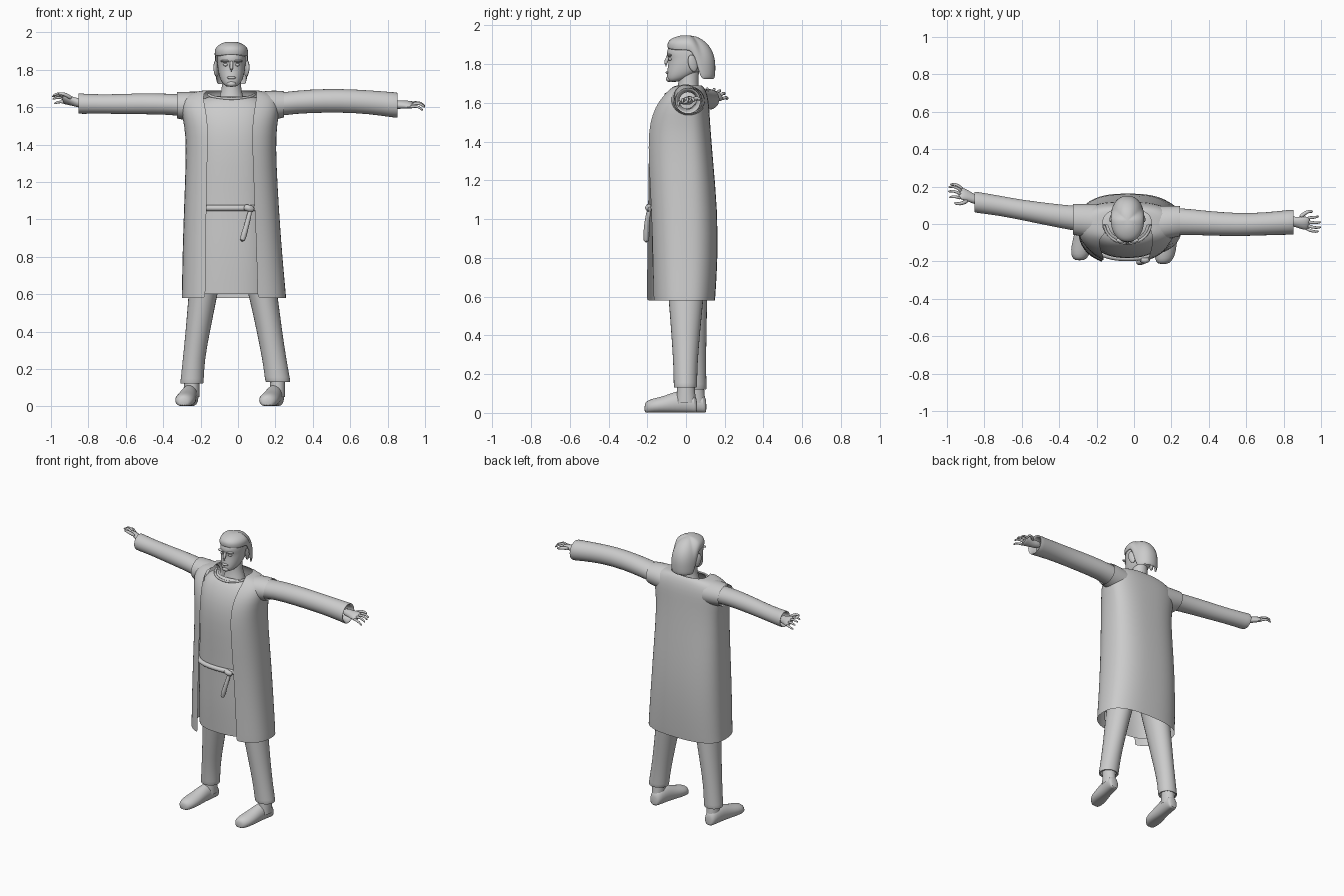
import bpy, bmesh
from math import pi, cos, sin, acos
from mathutils import Vector, Matrix

CX = -0.035  # body centre line


def loft(name, rings, closed=True, caps=(False, False), sub=1):
    bm = bmesh.new()
    rows = [[bm.verts.new(p) for p in r] for r in rings]
    n = len(rows[0])
    for a, b in zip(rows, rows[1:]):
        for i in range(n if closed else n - 1):
            j = (i + 1) % n
            bm.faces.new((a[i], a[j], b[j], b[i]))
    if caps[0]:
        bm.faces.new(rows[0][::-1])
    if caps[1]:
        bm.faces.new(rows[-1])
    bmesh.ops.recalc_face_normals(bm, faces=bm.faces)
    me = bpy.data.meshes.new(name)
    bm.to_mesh(me)
    bm.free()
    ob = bpy.data.objects.new(name, me)
    bpy.context.collection.objects.link(ob)
    if sub:
        ob.modifiers.new("smooth", "SUBSURF").levels = sub
        ob.modifiers["smooth"].render_levels = sub
    return ob


def power(v, e):
    return (1 if v >= 0 else -1) * abs(v) ** e


def ring(axis, c, ru, rv, n=14):
    """Ellipse across the given axis."""
    u, v = {"x": ((0, 1, 0), (0, 0, 1)), "y": ((1, 0, 0), (0, 0, 1)), "z": ((1, 0, 0), (0, 1, 0))}[axis]
    return [Vector(c) + Vector(u) * ru * cos(2 * pi * i / n) + Vector(v) * rv * sin(2 * pi * i / n) for i in range(n)]


def tube(name, axis, secs, caps=(False, False), n=14):
    return loft(name, [ring(axis, s[:3], s[3], s[4], n) for s in secs], True, caps)


def arc(cx, a, yfl, yfr, yb, z, t0, t1, count, n=2.6, yc=0.0):
    """Rounded horizontal section with separate front and back depths."""
    out = []
    for i in range(count):
        t = t0 + (t1 - t0) * i / (count - 1)
        x, s = cx + a * power(cos(t), 2 / n), power(sin(t), 2 / n)
        d = (yb - yc) if s > 0 else (yc - (yfr if x > cx else yfl))
        out.append((x, yc + s * d, z))
    return out


def limb(name, pts, r0, r1, m=Matrix()):
    """Thin tapering tube along a bent path."""
    pts = [m @ Vector(p) for p in pts]
    rings = []
    for i, p in enumerate(pts):
        d = pts[min(i + 1, len(pts) - 1)] - pts[max(i - 1, 0)]
        q = d.to_track_quat("Z", "Y")
        r = r0 + (r1 - r0) * i / (len(pts) - 1)
        rings.append([p + q @ Vector((r * cos(k * pi / 4), r * sin(k * pi / 4), 0)) for k in range(8)])
    return loft(name, rings, True, (True, True))


def ball(name, c, s, rot=(0, 0, 0)):
    bpy.ops.mesh.primitive_uv_sphere_add(segments=16, ring_count=10, radius=1, location=c, rotation=rot)
    ob = bpy.context.object
    ob.name, ob.scale = name, s
    return ob


# open long coat: z, centre, half width, front left, front right, back, edge left, edge right
coat = []
for z, cx, a, fl, fr, yb, xl, xr in [
        (0.58, -0.022, 0.280, -0.22, -0.175, 0.150, -0.175, 0.105),
        (0.60, -0.022, 0.279, -0.22, -0.176, 0.152, -0.175, 0.105),
        (0.80, -0.03, 0.268, -0.217, -0.182, 0.165, -0.172, 0.10),
        (1.05, -0.035, 0.255, -0.212, -0.19, 0.163, -0.170, 0.09),
        (1.30, -0.037, 0.243, -0.208, -0.205, 0.140, -0.165, 0.08),
        (1.45, -0.038, 0.242, -0.205, -0.205, 0.128, -0.16, 0.075),
        (1.54, -0.040, 0.256, -0.185, -0.185, 0.122, -0.165, 0.08),
        (1.61, -0.042, 0.268, -0.150, -0.150, 0.118, -0.178, 0.092),
        (1.66, -0.042, 0.245, -0.105, -0.105, 0.105, -0.188, 0.10),
        (1.685, -0.04, 0.185, -0.085, -0.085, 0.09, -0.175, 0.10),
        (1.69, -0.037, 0.13, -0.07, -0.07, 0.08, -0.15, 0.09)]:
    cr = min(0.95, (xr - cx) / a) ** 1.3
    cl = min(0.95, (cx - xl) / a) ** 1.3
    coat.append(arc(cx, a, fl, fr, yb, z, -acos(cr), pi + acos(cl), 30))
loft("long_coat", coat, closed=False)

# flared coat shoulders
tube("coat_shoulder_left", "x", [(-0.20, 0.01, 1.60, 0.10, 0.085), (-0.27, 0.02, 1.605, 0.09, 0.08),
                                 (-0.325, 0.025, 1.61, 0.085, 0.073)])
tube("coat_shoulder_right", "x", [(0.12, 0.0, 1.60, 0.10, 0.085), (0.19, 0.01, 1.61, 0.09, 0.083),
                                  (0.245, 0.015, 1.615, 0.083, 0.072)])

# tunic front
loft("tunic_front", [arc(CX, a, yf, yf, 0, z, pi, 2 * pi, 19, 2.4) for z, a, yf in
     [(0.60, 0.225, -0.165), (0.62, 0.225, -0.166), (0.85, 0.225, -0.178), (1.05, 0.22, -0.175),
      (1.30, 0.215, -0.185), (1.45, 0.215, -0.182), (1.55, 0.215, -0.16), (1.61, 0.20, -0.13),
      (1.645, 0.16, -0.105), (1.66, 0.10, -0.075)]], closed=False)
limb("neckline", [(CX + 0.125 * cos(t), -0.105 * abs(sin(t)), 1.67 - 0.025 * abs(sin(t)))
                  for t in [pi + pi * k / 10 for k in range(11)]], 0.008, 0.008)

# belt with hanging end
limb("belt", [p for p in arc(CX, 0.228, -0.184, -0.184, 0, 1.06, pi, 2 * pi, 19, 2.4)], 0.017, 0.017)
tail = limb("belt_end", [(0.068, -0.188, 1.06), (0.055, -0.20, 1.0), (0.038, -0.205, 0.94), (0.02, -0.205, 0.875)],
            0.012, 0.019)
limb("belt_knot", [(0.03, -0.185, 1.065), (0.06, -0.20, 1.06), (0.085, -0.18, 1.05)], 0.02, 0.02)

# sleeves with turned-in cuffs
tube("sleeve_left", "x", [(-0.20, 0.02, 1.60, 0.075, 0.065), (-0.32, 0.03, 1.613, 0.068, 0.058),
     (-0.45, 0.05, 1.618, 0.062, 0.058), (-0.60, 0.075, 1.617, 0.056, 0.056), (-0.72, 0.098, 1.616, 0.055, 0.052),
     (-0.84, 0.116, 1.618, 0.058, 0.056), (-0.855, 0.118, 1.619, 0.058, 0.056), (-0.85, 0.118, 1.619, 0.048, 0.046),
     (-0.80, 0.11, 1.619, 0.04, 0.04)])
tube("sleeve_right", "x", [(0.12, 0.01, 1.60, 0.08, 0.07), (0.25, 0.015, 1.62, 0.073, 0.062),
     (0.38, 0.005, 1.632, 0.068, 0.065), (0.55, -0.005, 1.635, 0.063, 0.065), (0.70, 0.0, 1.627, 0.062, 0.065),
     (0.84, 0.01, 1.611, 0.069, 0.07), (0.855, 0.01, 1.61, 0.069, 0.07), (0.85, 0.01, 1.61, 0.058, 0.058),
     (0.80, 0.01, 1.612, 0.045, 0.045)])


# hands: local x runs along the fingers
def hand(side, m, thumb):
    palm = [ring("x", (x, 0, z), w, h, 12) for x, z, w, h in
            [(-0.05, 0, 0.028, 0.025), (0.0, 0, 0.027, 0.022), (0.035, 0.004, 0.037, 0.02),
             (0.065, 0.004, 0.04, 0.017), (0.078, 0, 0.034, 0.01)]]
    loft("palm_" + side, [[m @ p for p in r] for r in palm], True, (True, True))
    for k, (y, f, lift) in enumerate([(-0.03, 0.95, 0.0), (-0.01, 1.05, 0.008), (0.01, 1.0, 0.004), (0.03, 0.8, -0.006)]):
        limb(f"finger_{side}_{k + 1}", [(0.06, y, 0), (0.06 + 0.028 * f, y * 1.2, 0.012 + lift),
             (0.06 + 0.058 * f, y * 1.35, 0.008 + lift), (0.06 + 0.078 * f, y * 1.35, -0.012 + lift)], 0.010, 0.006, m)
    limb("thumb_" + side, [(0.02, thumb * 0.025, 0), (0.045, thumb * 0.055, -0.005), (0.07, thumb * 0.068, -0.01),
                           (0.088, thumb * 0.06, -0.018)], 0.013, 0.007, m)


hand("right", Matrix.Translation((0.862, 0.012, 1.612)) @ Matrix.Rotation(-0.12, 4, "Z") @ Matrix.Rotation(0.05, 4, "Y")
     @ Matrix.Rotation(0.35, 4, "X"), 1)
hand("left", Matrix.Translation((-0.865, 0.138, 1.625)) @ Matrix.Rotation(pi - 0.38, 4, "Z")
     @ Matrix.Rotation(-0.2, 4, "Y") @ Matrix.Rotation(0.7, 4, "X"), 1)

# trouser legs, ankles and shoes
for side, leg, ax, ay, tx, ty in [
        ("left", [(-0.12, 0.0, 0.98, 0.10, 0.115), (-0.165, 0.01, 0.75, 0.09, 0.105), (-0.19, 0.02, 0.58, 0.078, 0.092),
                  (-0.215, 0.03, 0.40, 0.067, 0.078), (-0.237, 0.04, 0.25, 0.06, 0.065), (-0.246, 0.046, 0.13, 0.064, 0.062),
                  (-0.247, 0.046, 0.118, 0.064, 0.062), (-0.247, 0.046, 0.125, 0.05, 0.05)], -0.247, 0.048, -0.292, -0.195),
        ("right", [(0.05, 0.0, 0.98, 0.10, 0.115), (0.10, 0.0, 0.75, 0.09, 0.105), (0.138, 0.0, 0.58, 0.078, 0.092),
                   (0.168, -0.002, 0.40, 0.07, 0.075), (0.195, -0.003, 0.25, 0.066, 0.064), (0.212, -0.003, 0.14, 0.069, 0.062),
                   (0.214, -0.003, 0.128, 0.069, 0.062), (0.214, -0.003, 0.135, 0.05, 0.05)], 0.212, 0.0, 0.155, -0.215)]:
    tube("trouser_" + side, "z", leg, (True, False))
    tube("ankle_" + side, "z", [(ax, ay, 0.17, 0.042, 0.045), (ax, ay, 0.10, 0.042, 0.048), (ax, ay, 0.05, 0.042, 0.055)])
    shoe = []
    for f, w, h in [(0, 0.025, 0.055), (0.04, 0.04, 0.095), (0.22, 0.045, 0.115), (0.42, 0.046, 0.105),
                    (0.62, 0.053, 0.082), (0.82, 0.056, 0.07), (0.95, 0.044, 0.058), (1.0, 0.022, 0.04)]:
        hy = ay + 0.058
        x, y = ax + (tx - ax) * f, hy + (ty - hy) * f
        r = ring("y", (x, y, h / 2), w, h / 2 + 0.006, 16)
        shoe.append([(p.x, p.y, max(0.002, p.z)) for p in r])
    loft("shoe_" + side, shoe, True, (True, True))

# neck and head
tube("neck", "z", [(CX, 0.01, 1.60, 0.085, 0.075), (CX, 0.012, 1.665, 0.062, 0.058), (CX, 0.012, 1.70, 0.052, 0.052),
                   (CX, 0.015, 1.78, 0.052, 0.055)])
loft("head", [arc(CX, w, yf, yf, yb, z, 0, 2 * pi * 19 / 20, 20, 2.2, yc) for z, w, yf, yb, yc in
     [(1.708, 0.022, -0.085, -0.045, -0.065), (1.718, 0.042, -0.098, -0.01, -0.05), (1.745, 0.06, -0.1, 0.05, -0.02),
      (1.78, 0.07, -0.096, 0.09, 0.0), (1.815, 0.075, -0.09, 0.11, 0.01), (1.835, 0.076, -0.094, 0.12, 0.015),
      (1.855, 0.077, -0.102, 0.12, 0.015), (1.89, 0.075, -0.095, 0.12, 0.015), (1.92, 0.055, -0.06, 0.09, 0.015)]],
     True, (True, True))
limb("nose", [(CX, -0.088, 1.85), (CX, -0.098, 1.825), (CX, -0.108, 1.80), (CX, -0.102, 1.787)], 0.009, 0.013)
ball("lips", (CX, -0.095, 1.757), (0.024, 0.011, 0.008))
ball("chin", (CX, -0.086, 1.724), (0.025, 0.018, 0.016))
for s, side in ((-1, "left"), (1, "right")):
    ball("brow_" + side, (CX + s * 0.032, -0.086, 1.846), (0.028, 0.014, 0.007))
    ball("eye_" + side, (CX + s * 0.03, -0.08, 1.826), (0.014, 0.011, 0.008))
    ball("ear_" + side, (CX + s * 0.082, 0.035, 1.805), (0.012, 0.025, 0.045), (0.25, 0, s * 0.35))

# bobbed hair: hem sits on the brow in front and drops behind the ears
hair = []
for s, rad in [(1.0, 0.93), (0.97, 0.99), (0.8, 1.0), (0.62, 1.0), (0.44, 0.94), (0.27, 0.80), (0.12, 0.55), (0.03, 0.25)]:
    row = []
    for x, y, z in arc(0, 0.09, -0.108, -0.108, 0.14, 0, 0, 2 * pi * 31 / 32, 32, 2.2, 0.018):
        k = min(1, max(0, (y - 0.03) / 0.035))
        hem = 1.872 - 0.148 * k * k * (3 - 2 * k)
        if y < 0:
            hem += 0.008 * (1 - abs(x) / 0.09)
        row.append((CX + x * rad, 0.015 + (y - 0.003) * rad, 1.953 - (1.953 - hem) * s))
    hair.append(row)
loft("hair", hair, True, (False, True))

bpy.ops.object.select_all(action="DESELECT")
for ob in bpy.context.scene.objects:
    ob.select_set(True)
    bpy.context.view_layer.objects.active = ob
bpy.ops.object.shade_smooth_by_angle(angle=0.9)
